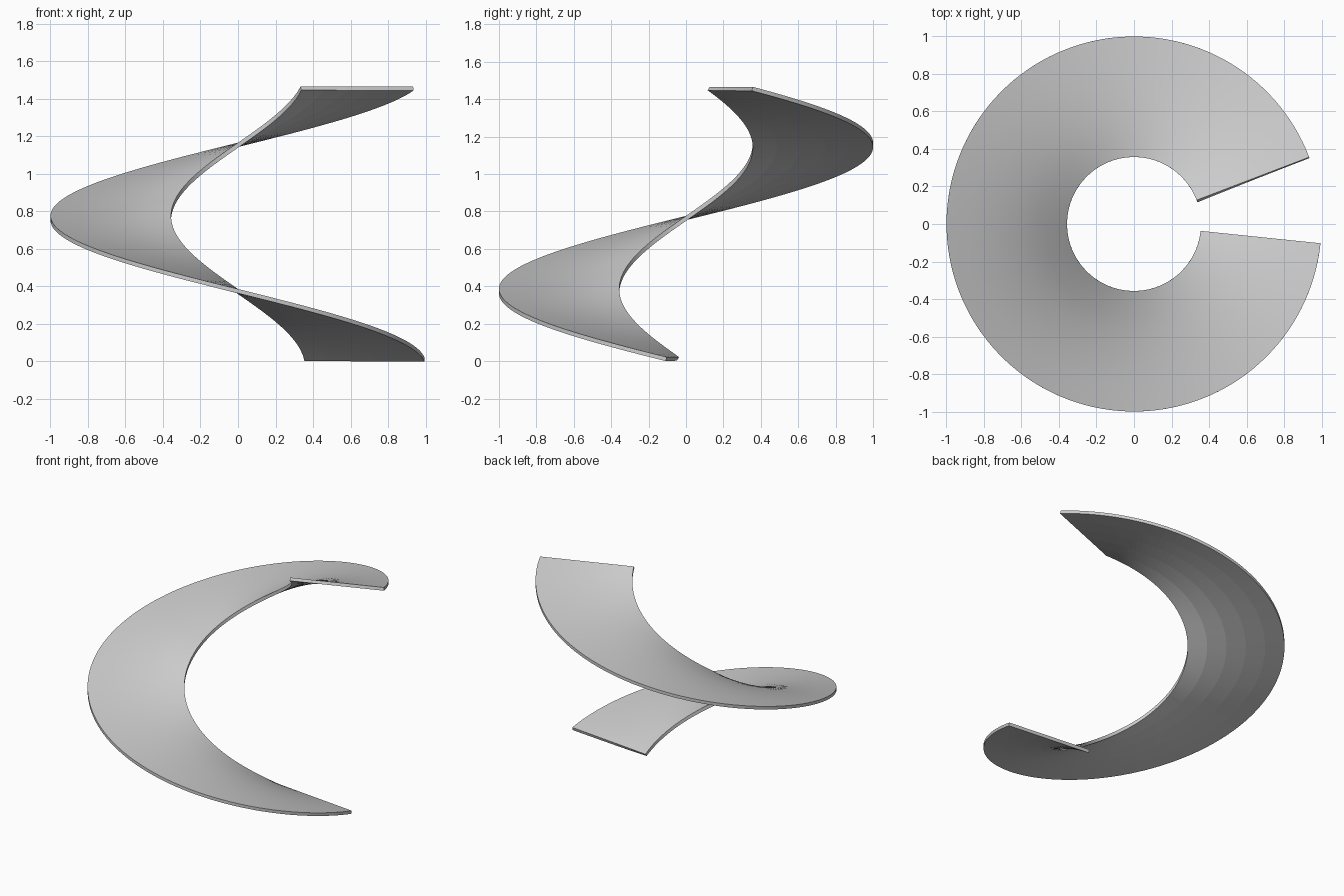
import bpy
import bmesh
from math import cos, sin, radians
from mathutils import Vector

cube = bpy.data.objects.get("Cube")
if cube:
    bpy.data.objects.remove(cube, do_unlink=True)

INNER, OUTER = 0.357, 1.0
THICK = 0.022
START, SWEEP = radians(-5.9), radians(-333.2)
RISE = 1.445
STEPS, BANDS = 128, 5

grey = bpy.data.materials.new("light_grey")
grey.use_nodes = True
colour = (0.6, 0.6, 0.6, 1)
grey.diffuse_color = colour
grey.node_tree.nodes["Principled BSDF"].inputs["Base Color"].default_value = colour

bm = bmesh.new()


def section(t):
    """Upper and lower rows of vertices across the ramp at fraction t."""
    a = START + SWEEP * t
    upper, lower = [], []
    for j in range(BANDS + 1):
        r = INNER + (OUTER - INNER) * j / BANDS
        p = Vector((r * cos(a), r * sin(a), THICK + RISE * t))
        along = Vector((-r * sin(a) * SWEEP, r * cos(a) * SWEEP, RISE))
        normal = along.cross(Vector((cos(a), sin(a), 0))).normalized()
        if normal.z < 0:
            normal.negate()
        upper.append(bm.verts.new(p))
        lower.append(bm.verts.new(p - normal * THICK))
    return upper, lower


rows = [section(i / STEPS) for i in range(STEPS + 1)]

# Upper and lower surfaces, with the two curved rims
for (u0, l0), (u1, l1) in zip(rows, rows[1:]):
    for j in range(BANDS):
        bm.faces.new((u0[j], u0[j + 1], u1[j + 1], u1[j])).smooth = True
        bm.faces.new((l0[j], l1[j], l1[j + 1], l0[j + 1]))
    for j in (0, BANDS):
        bm.faces.new((u0[j], u1[j], l1[j], l0[j])).smooth = True

# Straight end faces
for upper, lower in (rows[0], rows[-1]):
    for j in range(BANDS):
        bm.faces.new((upper[j], upper[j + 1], lower[j + 1], lower[j]))

bmesh.ops.recalc_face_normals(bm, faces=bm.faces)

# Keep the rims and ends crisp
for edge in bm.edges:
    if edge.calc_face_angle(0) > radians(40):
        edge.smooth = False

# Rest the ramp on the ground
lowest = min(v.co.z for v in bm.verts)
bmesh.ops.translate(bm, verts=bm.verts, vec=(0, 0, -lowest))

mesh = bpy.data.meshes.new("spiral_ramp")
bm.to_mesh(mesh)
bm.free()
mesh.materials.append(grey)
ramp = bpy.data.objects.new("spiral_ramp", mesh)
bpy.context.collection.objects.link(ramp)
